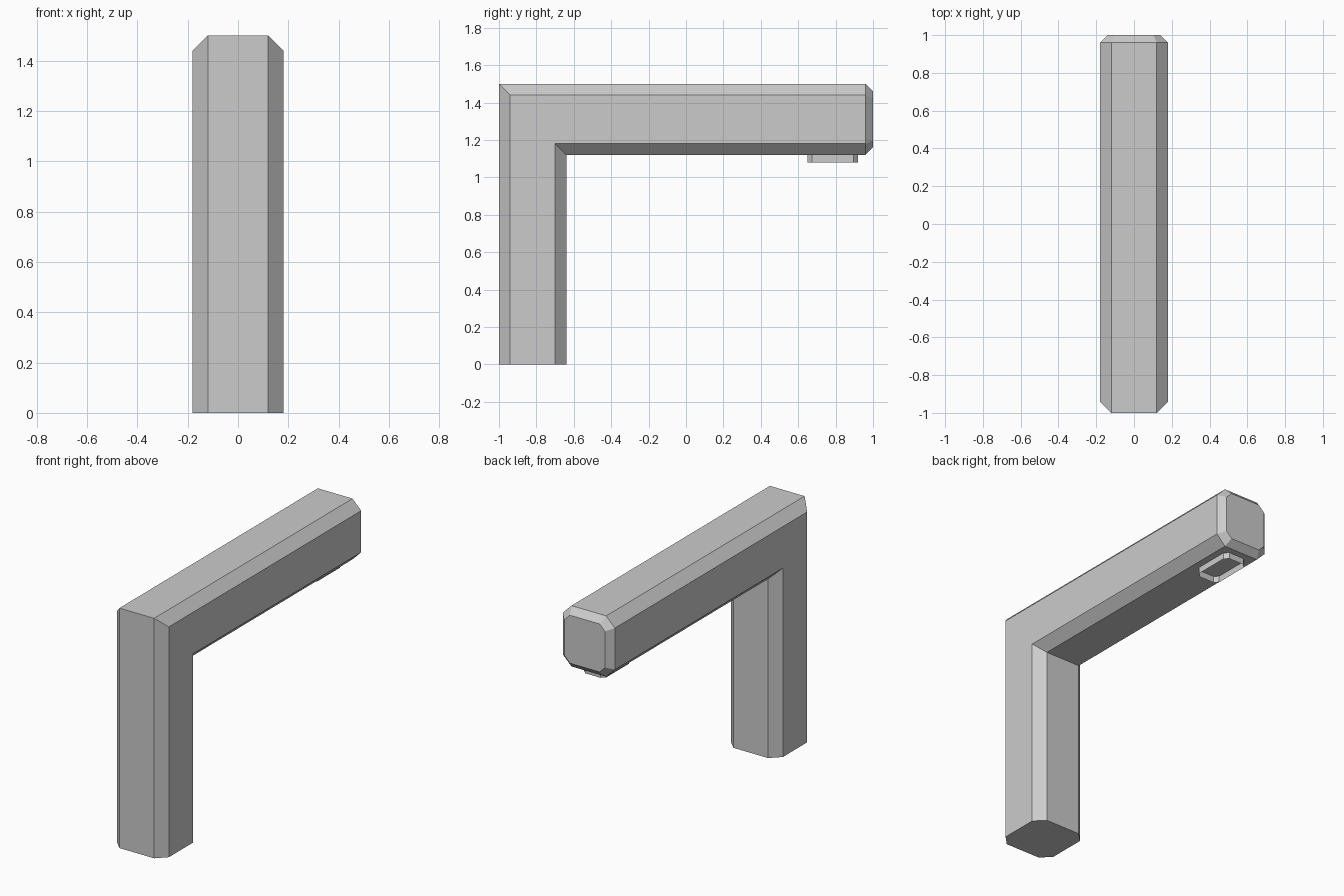
import bpy

if "Cube" in bpy.data.objects:
    bpy.data.objects.remove(bpy.data.objects["Cube"])

def make(name, verts, faces):
    me = bpy.data.meshes.new(name)
    me.from_pydata(verts, [], faces)
    me.update()
    ob = bpy.data.objects.new(name, me)
    bpy.context.collection.objects.link(ob)
    return ob

def octagon(hx, lo, hi, c):
    """Rectangle with cut corners, as (x, v) pairs."""
    return [(hx - c, lo), (hx, lo + c), (hx, hi - c), (hx - c, hi),
            (c - hx, hi), (-hx, hi - c), (-hx, lo + c), (c - hx, lo)]

# Spout body: octagonal section swept up the post, mitred, and along the arm
post = octagon(0.18, -1.0, -0.64, 0.06)
arm = [(x, -z) for x, z in octagon(0.18, -1.5, -1.12, 0.06)]
tip = [(x, -z) for x, z in octagon(0.14, -1.46, -1.16, 0.037)]
rings = [
    [(x, y, 0.0) for x, y in post],
    [(x, y, z) for (x, y), (_, z) in zip(post, arm)],
    [(x, 0.96, z) for x, z in arm],
    [(x, 1.0, z) for x, z in tip],
]
verts = [p for r in rings for p in r]
faces = [(k * 8 + i, k * 8 + (i + 1) % 8, (k + 1) * 8 + (i + 1) % 8, (k + 1) * 8 + i)
         for k in range(3) for i in range(8)]
faces += [tuple(range(7, -1, -1)), tuple(range(24, 32))]
make("spout_body", verts, faces)

# Outlet: thin open collar under the arm tip
loop = octagon(0.077, 0.65, 0.92, 0.024)
verts = [(x, y, z) for z in (1.08, 1.12) for x, y in loop]
faces = [(i, (i + 1) % 8, 8 + (i + 1) % 8, 8 + i) for i in range(8)]
make("outlet_collar", verts, faces)
